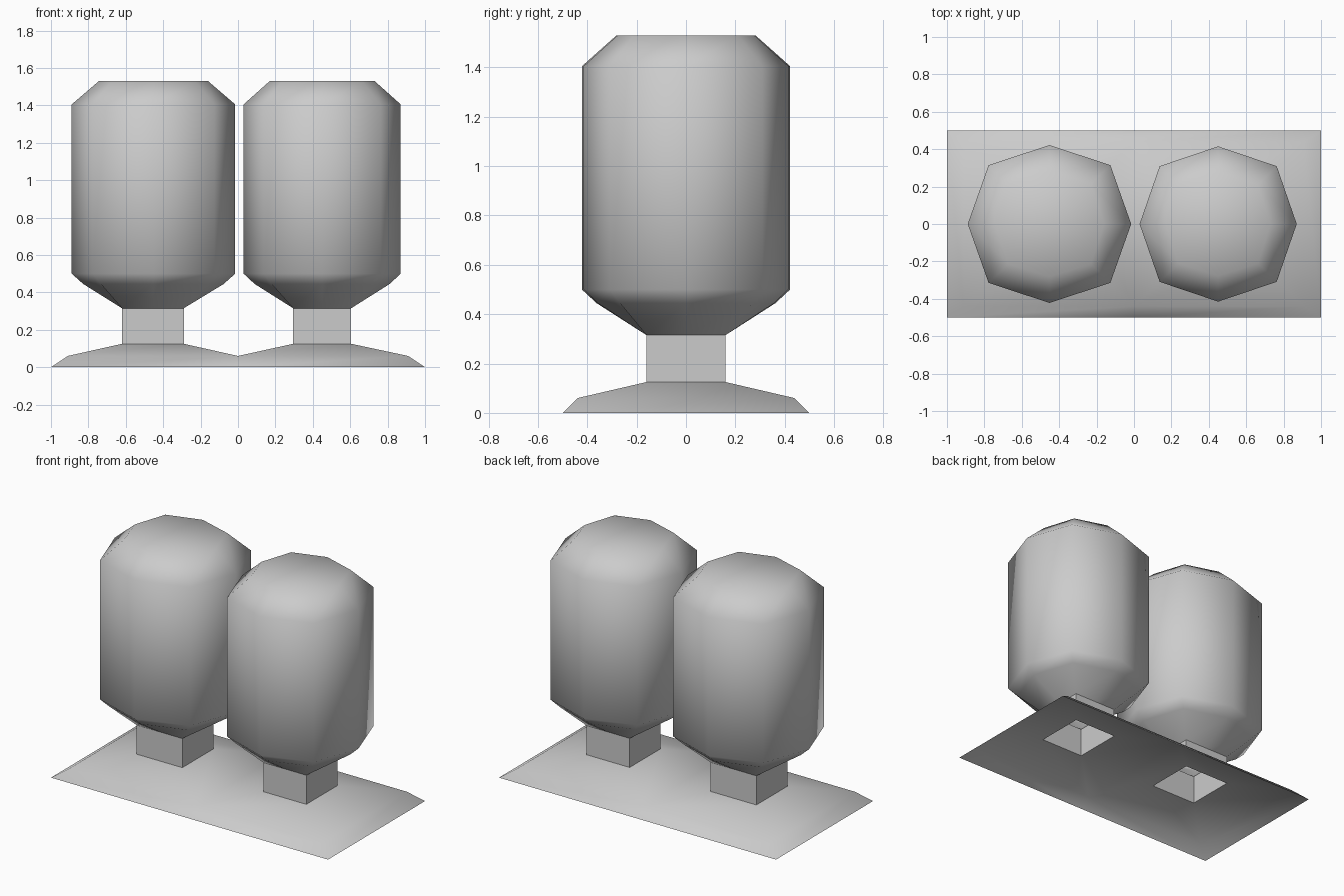
import bpy, math

if "Cube" in bpy.data.objects:
    bpy.data.objects.remove(bpy.data.objects["Cube"])


def make(name, verts, faces):
    mesh = bpy.data.meshes.new(name)
    mesh.from_pydata(verts, [], faces)
    obj = bpy.data.objects.new(name, mesh)
    bpy.context.collection.objects.link(obj)
    bpy.ops.object.select_all(action='DESELECT')
    obj.select_set(True)
    bpy.context.view_layer.objects.active = obj
    bpy.ops.object.shade_smooth_by_angle(angle=math.radians(60))
    return obj


def octagon(cx, rx, ry, diag, z):
    # axis points at full radius, diagonal points at diag * radius
    unit = [(1, 0), (diag, diag), (0, 1), (-diag, diag),
            (-1, 0), (-diag, -diag), (0, -1), (diag, -diag)]
    return [(cx + rx * u, ry * v, z) for u, v in unit]


def rect(x0, x1, y, z):
    return [(x0, -y, z), (x1, -y, z), (x1, y, z), (x0, y, z)]


def bridge(n, rings, start=0):
    return [(start + r * n + i, start + r * n + (i + 1) % n,
             start + (r + 1) * n + (i + 1) % n, start + (r + 1) * n + i)
            for r in range(rings - 1) for i in range(n)]


# name, canopy centre, canopy radii, trunk centre, trunk half width
trees = [("left", -0.452, 0.437, 0.422, -0.455, 0.165),
         ("right", 0.45, 0.42, 0.415, 0.45, 0.155)]

for side, cx, rx, ry, tx, tw in trees:
    # square trunk, open at the bottom
    verts = rect(tx - tw, tx + tw, 0.16, 0.125) + rect(tx - tw, tx + tw, 0.16, 0.315)
    make(side + "_trunk", verts, bridge(4, 2))

    # eight-sided canopy, flaring out of the trunk, with a bevelled flat top
    verts = (octagon(tx, tw, 0.16, 1.0, 0.315)
             + octagon(cx, rx * 0.86, ry * 0.86, 0.75, 0.445)
             + octagon(cx, rx, ry, 0.745, 0.50)
             + octagon(cx, rx, ry, 0.745, 1.405)
             + octagon(cx, rx * 0.667, ry * 0.667, 0.76, 1.53))
    make(side + "_canopy", verts, bridge(8, 5) + [tuple(range(32, 40))])

# ground mound: outer rim, raised ring split at the middle, trunk openings
outer = [(-1, -.5, 0), (0, -.5, 0), (1, -.5, 0), (1, .5, 0), (0, .5, 0), (-1, .5, 0)]
ring = [(-.91, -.44, .06), (0, -.44, .06), (.91, -.44, .06),
        (.91, .44, .06), (0, .44, .06), (-.91, .44, .06)]
verts = outer + ring
faces = bridge(6, 2)
for (side, cx, rx, ry, tx, tw), quad in zip(trees, [(6, 7, 10, 11), (7, 8, 9, 10)]):
    s = len(verts)
    verts += rect(tx - tw, tx + tw, 0.16, 0.125)
    faces += [(quad[i], quad[(i + 1) % 4], s + (i + 1) % 4, s + i) for i in range(4)]
make("ground_mound", verts, faces)
